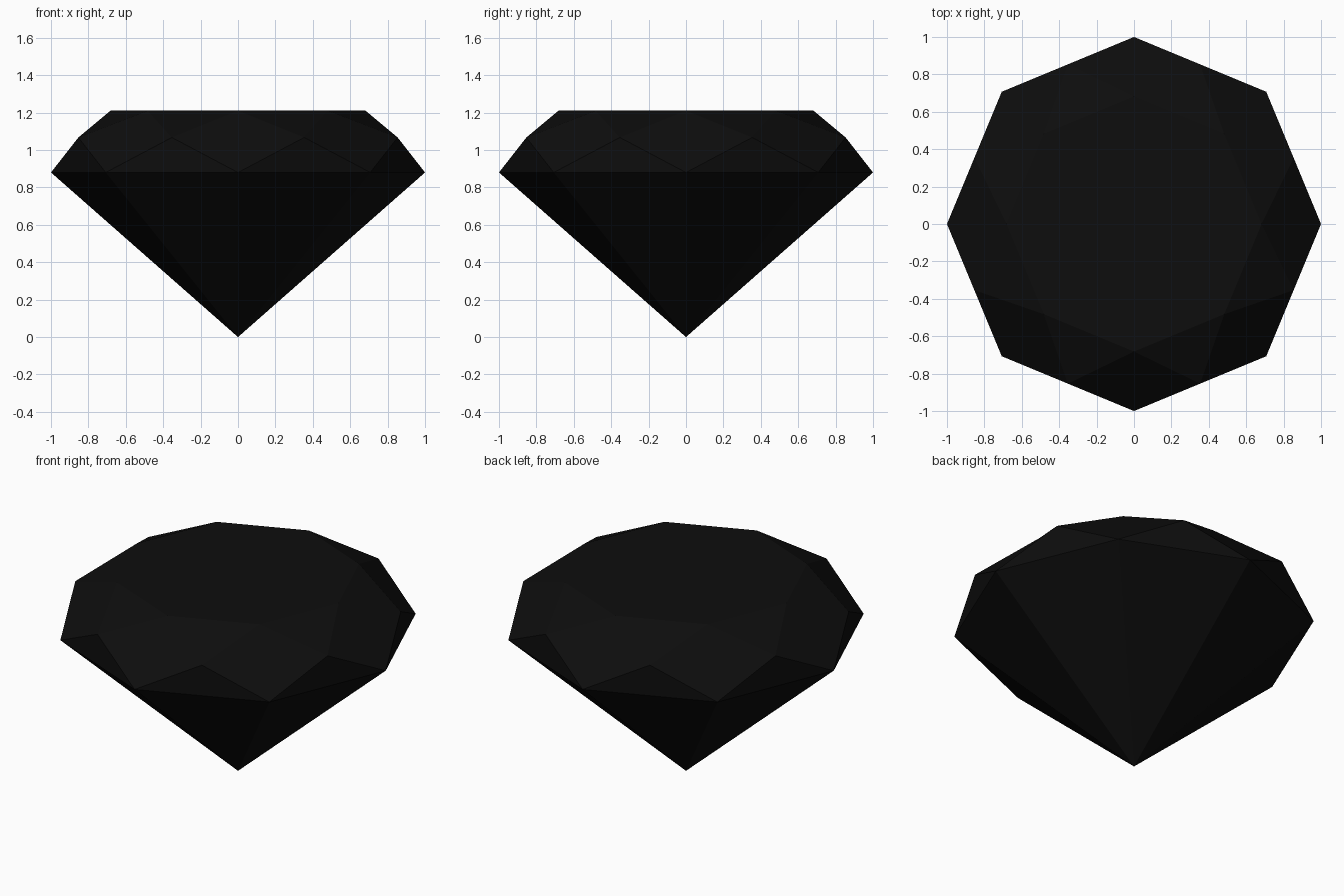
import bpy, bmesh
from math import cos, sin, pi

if "Cube" in bpy.data.objects:
    bpy.data.objects.remove(bpy.data.objects["Cube"])

SIDES = 8
bm = bmesh.new()


def ring(radius, z, turn=0.0):
    """Eight-point ring; turn is measured in facet steps."""
    return [bm.verts.new((radius * cos((i + turn) * 2 * pi / SIDES),
                          radius * sin((i + turn) * 2 * pi / SIDES), z))
            for i in range(SIDES)]


# Rings of the cut: bottom point, girdle, staggered crown ring, table
point = bm.verts.new((0, 0, 0))
girdle = ring(1.0, 0.88)
crown = ring(cos(pi / SIDES), 1.067, 0.5)
table = ring(0.682, 1.21)

# Facets
bm.faces.new(table)
for i in range(SIDES):
    j = (i + 1) % SIDES
    bm.faces.new((point, girdle[j], girdle[i]))                     # pavilion
    bm.faces.new((girdle[i], girdle[j], crown[i]))                  # upper girdle
    bm.faces.new((girdle[i], crown[i], table[i], crown[i - 1]))     # kite
    bm.faces.new((crown[i], table[j], table[i]))                    # star
bmesh.ops.recalc_face_normals(bm, faces=bm.faces)

mesh = bpy.data.meshes.new("cut_gem")
bm.to_mesh(mesh)
bm.free()
gem = bpy.data.objects.new("cut_gem", mesh)
bpy.context.collection.objects.link(gem)

# Black stone
black = bpy.data.materials.new("black_stone")
black.diffuse_color = (0.004, 0.004, 0.004, 1)
black.use_nodes = True
black.node_tree.nodes["Principled BSDF"].inputs["Base Color"].default_value = black.diffuse_color
mesh.materials.append(black)
